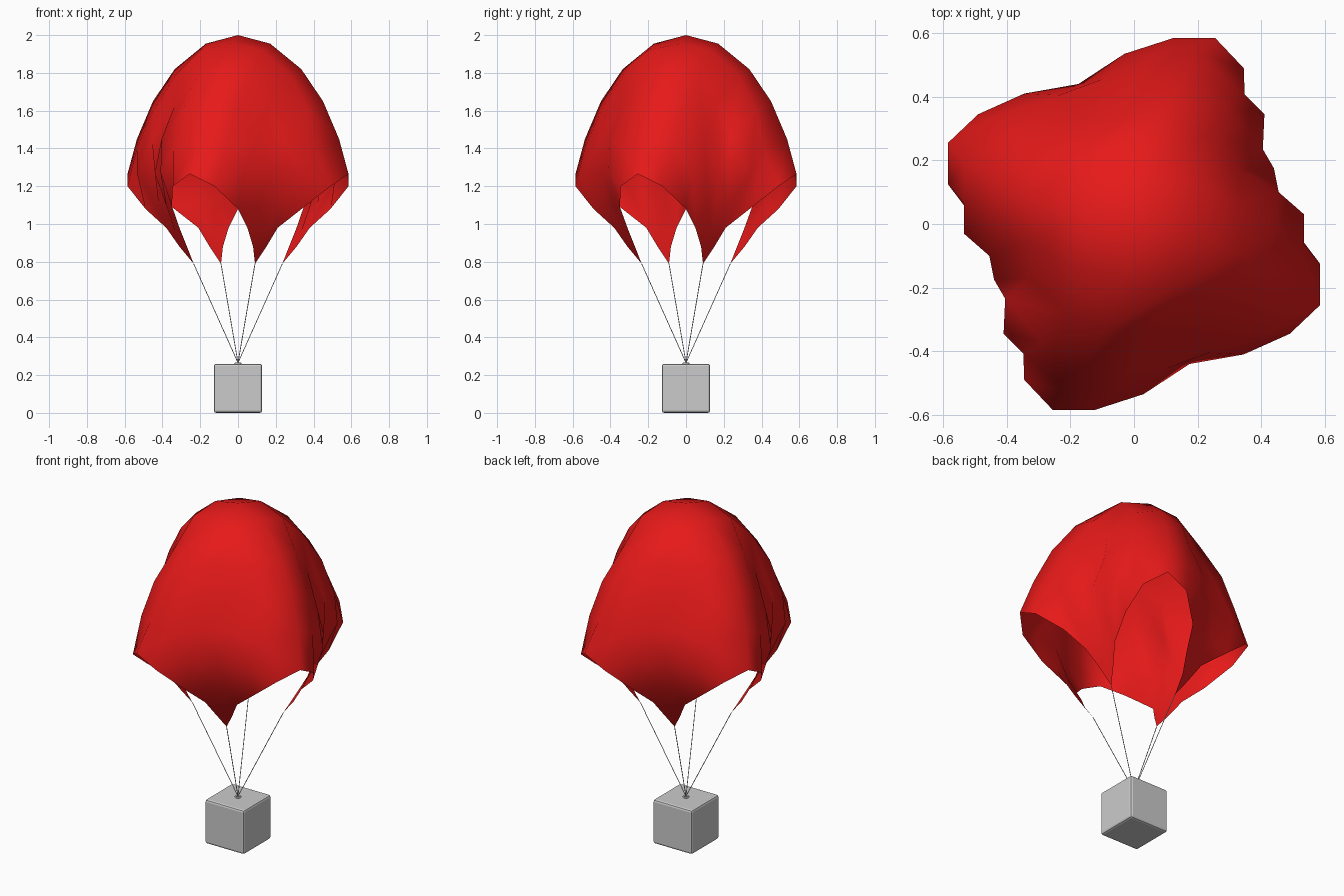
import bpy, bmesh
from mathutils import Vector

if "Cube" in bpy.data.objects:
    bpy.data.objects.remove(bpy.data.objects["Cube"])

# Canopy: an 11 x 11 cloth grid with four-fold rotational symmetry.
# One quarter; row j is the ring distance towards the front, column i runs 0..5.
N = 5
QUARTER = [
    [(-.03, -.17, 1.955), (.13, -.20, 1.92), (.28, -.22, 1.78), (.37, -.29, 1.60), (.41, -.345, 1.40), (.49, -.345, 1.20)],
    [(-.09, -.335, 1.82), (.06, -.33, 1.79), (.17, -.33, 1.64), (.235, -.405, 1.45), (.345, -.41, 1.27), (.35, -.35, 1.09)],
    [(-.15, -.45, 1.65), (0, -.45, 1.60), (.10, -.455, 1.44), (.175, -.44, 1.27), (.22, -.38, 1.10), (.21, -.31, .98)],
    [(-.20, -.535, 1.45), (-.065, -.535, 1.40), (.03, -.535, 1.27), (.11, -.42, 1.10), (.14, -.33, .95), (.15, -.27, .88)],
    [(-.255, -.585, 1.265), (-.125, -.585, 1.20), (0, -.49, 1.08), (.05, -.38, .98), (.08, -.31, .88), (.09, -.235, .79)],
]

bm = bmesh.new()
grid = {(0, 0): bm.verts.new((0, 0, 2))}
for j, row in enumerate(QUARTER, 1):
    for i, (x, y, z) in enumerate(row):
        a, b = i, -j
        for _ in range(4):
            if (a, b) not in grid:
                grid[a, b] = bm.verts.new((x, y, z))
            a, b, x, y = -b, a, -y, x
for a in range(-N, N):
    for b in range(-N, N):
        p, q, r, s = (grid[k] for k in ((a, b), (a + 1, b), (a + 1, b + 1), (a, b + 1)))
        bm.faces.new((p, q, r))
        bm.faces.new((p, r, s))
for f in bm.faces:
    f.smooth = True
mesh = bpy.data.meshes.new("canopy")
bm.to_mesh(mesh)
bm.free()
canopy = bpy.data.objects.new("canopy", mesh)
bpy.context.collection.objects.link(canopy)
red = bpy.data.materials.new("red_cloth")
red.diffuse_color = (0.8, 0.01, 0.01, 1)
red.use_nodes = True
red.node_tree.nodes["Principled BSDF"].inputs["Base Color"].default_value = red.diffuse_color
mesh.materials.append(red)

# Crate with softened edges
bpy.ops.mesh.primitive_cube_add(size=1, location=(0, 0, .13))
crate = bpy.context.object
crate.name = "crate"
crate.scale = (.256, .256, .26)
bpy.ops.object.transform_apply(location=False, rotation=False, scale=True)
bevel = crate.modifiers.new("bevel", 'BEVEL')
bevel.width = .012
bevel.segments = 2

# Attachment ring on the crate
bpy.ops.mesh.primitive_torus_add(location=(0, 0, .262), major_radius=.013, minor_radius=.005,
                                 major_segments=16, minor_segments=8)
bpy.context.object.name = "attachment_ring"
bpy.ops.object.shade_smooth()

# Suspension lines to the four canopy corners
x, y = QUARTER[-1][-1][:2]
for n in range(4):
    start, end = Vector((0, 0, .265)), Vector((x, y, .79))
    d = end - start
    bpy.ops.mesh.primitive_cylinder_add(vertices=6, radius=.002, depth=d.length, location=(start + end) / 2,
                                        rotation=d.to_track_quat('Z', 'Y').to_euler())
    bpy.context.object.name = f"line_{n + 1}"
    x, y = -y, x
